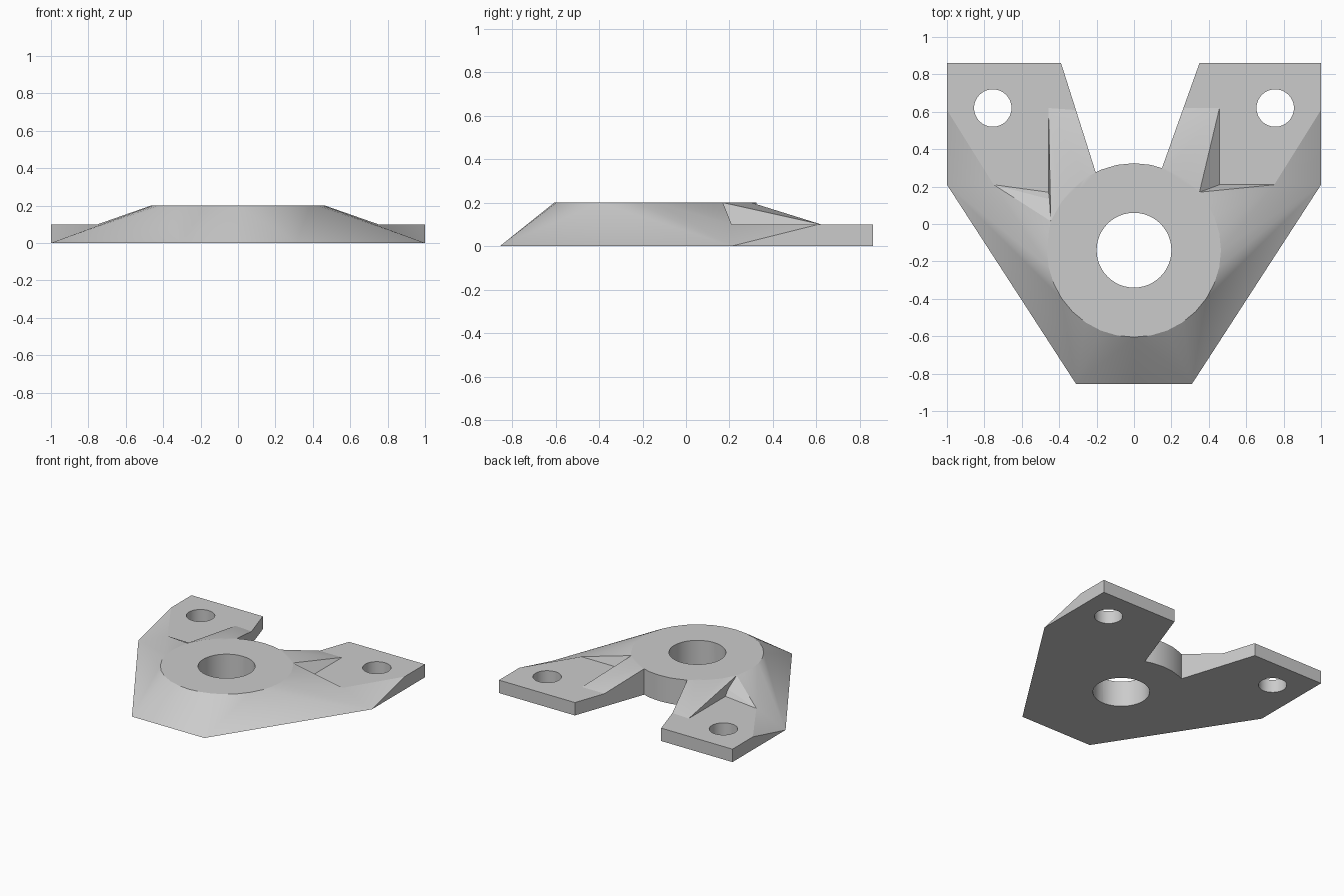
import bpy, bmesh, math
from mathutils import Vector

cube = bpy.data.objects.get("Cube")
if cube:
    bpy.data.objects.remove(cube, do_unlink=True)

grey = bpy.data.materials.new("plain grey")
grey.use_nodes = True
colour = (0.6, 0.6, 0.6, 1)
grey.diffuse_color = colour
grey.node_tree.nodes["Principled BSDF"].inputs["Base Color"].default_value = colour

CENTRE_Y, RADIUS, TOP, PAD = -0.14, 0.465, 0.2, 0.1
SIDES = 32


def hull(name, points):
    """Convex solid around a handful of points."""
    bm = bmesh.new()
    for p in points:
        bm.verts.new(p)
    res = bmesh.ops.convex_hull(bm, input=bm.verts[:])
    loose = {g for g in res["geom_interior"] + res["geom_unused"]
             if isinstance(g, bmesh.types.BMVert)}
    bmesh.ops.delete(bm, geom=list(loose), context="VERTS")
    bmesh.ops.dissolve_limit(bm, angle_limit=0.002, verts=bm.verts[:], edges=bm.edges[:])
    bmesh.ops.recalc_face_normals(bm, faces=bm.faces[:])
    mesh = bpy.data.meshes.new(name)
    bm.to_mesh(mesh)
    bm.free()
    mesh.materials.append(grey)
    obj = bpy.data.objects.new(name, mesh)
    bpy.context.collection.objects.link(obj)
    return obj


def ring(x, y, r, z, sides):
    steps = [2 * math.pi * i / sides for i in range(sides)]
    return [Vector((x + r * math.cos(a), y + r * math.sin(a), z)) for a in steps]


def at(points, z):
    return [(p[0], p[1], z) for p in points]


def combine(target, part, operation):
    mod = target.modifiers.new(part.name, "BOOLEAN")
    mod.object, mod.operation, mod.solver = part, operation, "EXACT"
    bpy.context.view_layer.objects.active = target
    bpy.ops.object.modifier_apply(modifier=mod.name)
    bpy.data.objects.remove(part, do_unlink=True)


rim = ring(0, CENTRE_Y, RADIUS, TOP, SIDES)

# Central boss
plate = hull("bracket_plate", rim + at(rim, 0))


def add_arm(name, s, notch, tip, rib_top, skirt_top, pocket):
    """One side: sloping skirt, flat lug and a rib beside the screw pocket."""
    def pt(x, y, z):
        return (s * x, y, z)
    elbow, shoulder = pt(1, 0.21, 0), pt(0.75, 0.21, PAD)
    valley, rib_end = pt(*pocket, PAD), pt(0.457, 0.62, PAD)
    corner = pt(tip, 0.86, PAD)
    inner = Vector(pt(*notch, PAD)).lerp(Vector(corner), 0.57)

    # Skirt from the boss rim down to the outline
    half = [p for p in rim if p.x * s >= -0.001 and p.y < skirt_top[1]]
    skirt = hull(name + "_skirt", half + [
        elbow, pt(0.31, -0.855, 0), pt(0, -0.855, 0), pt(0, skirt_top[1], 0),
        shoulder, pt(*skirt_top, TOP), pt(0, skirt_top[1], TOP), valley])

    # Lug with a bevelled outer corner
    foot = [pt(1, 0.86, 0), pt(tip, 0.86, 0), pt(*notch, 0), pt(notch[0], 0, 0)]
    lug = hull(name + "_lug", foot + at(foot, PAD) + [
        elbow, shoulder, pt(1, 0.61, PAD)])

    # Rib sloping from the boss onto the lug
    arc = [p for p in rim if notch[0] < p.x * s < rib_top[0] and p.y > rib_top[1]]
    ridge = arc + [pt(*notch, TOP), pt(*rib_top, TOP), pt(*skirt_top, TOP),
                   pt(notch[0], skirt_top[1], TOP)]
    crest = [valley, rib_end, inner]
    rib = hull(name + "_rib", ridge + crest + at(ridge + crest, 0.03))
    for part in (skirt, lug, rib):
        combine(plate, part, "UNION")


add_arm("left", 1, (0.15, 0.30), 0.35, (0.35, 0.17), (0.35, 0.17), (0.457, 0.21))
add_arm("right", -1, (0.205, 0.277), 0.39, (0.39, 0.115), (0.445, 0.015), (0.457, 0.17))

# Main bore and the two screw holes
for name, x, y, r in (("bore", 0, CENTRE_Y, 0.2),
                      ("left_hole", 0.755, 0.62, 0.1),
                      ("right_hole", -0.755, 0.62, 0.1)):
    cutter = hull(name, ring(x, y, r, -0.1, 48) + ring(x, y, r, 0.4, 48))
    cutter.hide_render = True
    combine(plate, cutter, "DIFFERENCE")

bpy.ops.object.select_all(action="DESELECT")
plate.select_set(True)
bpy.context.view_layer.objects.active = plate
bpy.ops.object.shade_smooth_by_angle(angle=math.radians(15))
